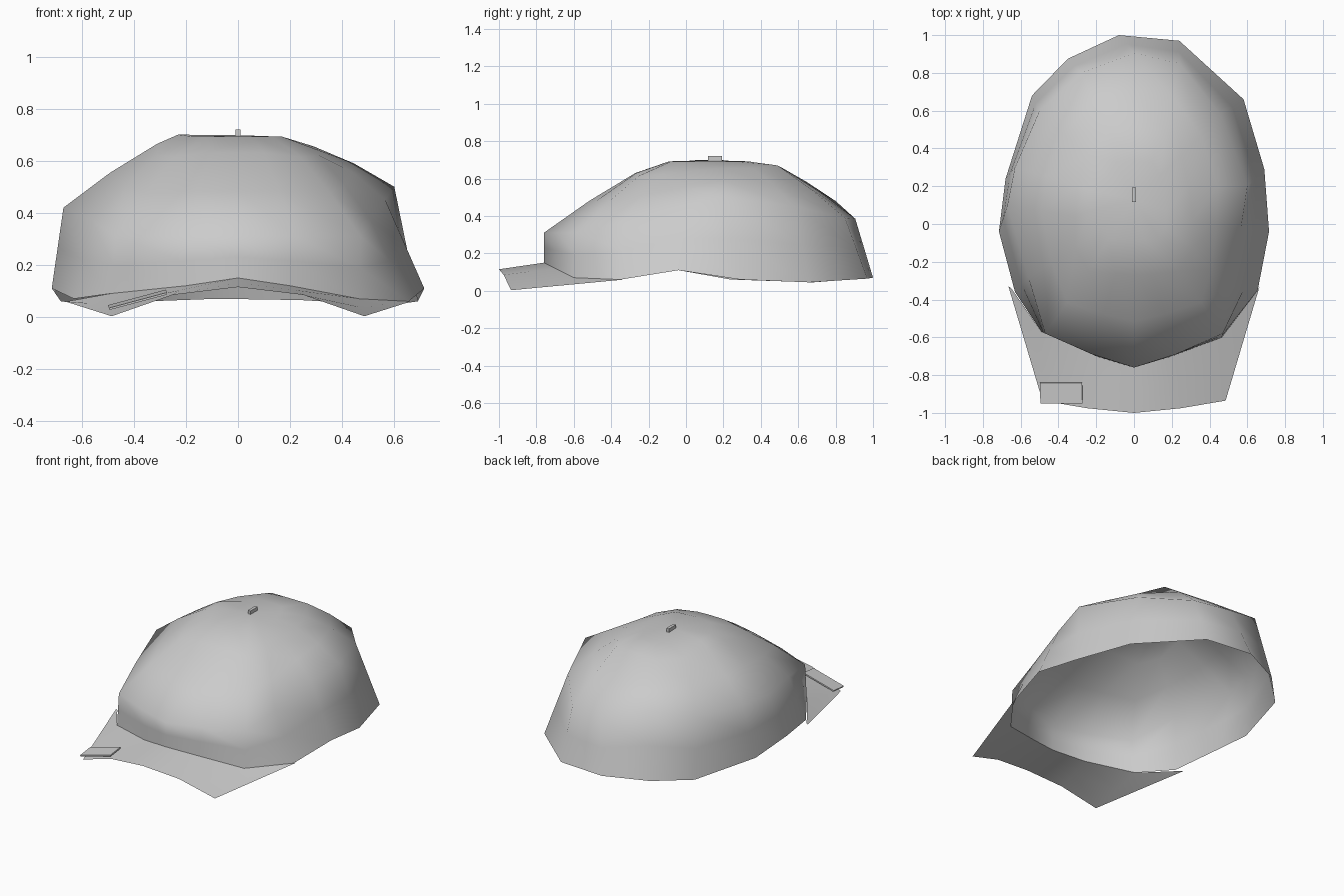
import bpy, bmesh, math
from mathutils import Vector

if "Cube" in bpy.data.objects:
    bpy.data.objects.remove(bpy.data.objects["Cube"])


def full_ring(half, left=None):
    # half runs back to front on +x; left replaces some mirrored points
    left = left or {}
    mirrored = [left.get(i, (-x, y, z)) for i, (x, y, z) in enumerate(half)]
    return half + mirrored[-2:0:-1]


def between(a, b, lift=0):
    return [tuple((Vector(p) + Vector(q)) / 2 + Vector((0, 0, lift))) for p, q in zip(a, b)]


def loft(name, rows, closed, cap=None):
    bm = bmesh.new()
    vs = [[bm.verts.new(p) for p in row] for row in rows]
    n = len(rows[0])
    for a, b in zip(vs, vs[1:]):
        for i in range(n if closed else n - 1):
            j = (i + 1) % n
            bm.faces.new((a[i], a[j], b[j], b[i]))
    if cap:
        c = bm.verts.new(cap)
        for i in range(n):
            bm.faces.new((vs[-1][i], vs[-1][(i + 1) % n], c))
    bmesh.ops.recalc_face_normals(bm, faces=bm.faces)
    if sum(f.normal.z * f.calc_area() for f in bm.faces) < 0:
        bmesh.ops.reverse_faces(bm, faces=bm.faces)
    me = bpy.data.meshes.new(name)
    bm.to_mesh(me)
    bm.free()
    ob = bpy.data.objects.new(name, me)
    bpy.context.collection.objects.link(ob)
    bpy.ops.object.select_all(action='DESELECT')
    ob.select_set(True)
    bpy.context.view_layer.objects.active = ob
    bpy.ops.object.shade_smooth_by_angle(angle=math.radians(70))
    return ob


# Crown: open, slightly lopsided dome lofted from the wavy rim to the top
rim = [(-.08, 1, .07), (.24, .97, .065), (.58, .66, .045), (.69, .29, .06), (.715, -.04, .11),
       (.655, -.35, .06), (.465, -.6, .07), (.2, -.7, .12), (0, -.76, .15)]
rim_left = {1: (-.35, .875, .06), 2: (-.54, .68, .045), 3: (-.68, .24, .06),
            5: (-.63, -.36, .07), 6: (-.49, -.57, .09)}
shoulder = [(0, .905, .385), (.24, .85, .39), (.46, .58, .45), (.6, .2, .5), (.565, -.03, .45),
            (.51, -.34, .37), (.47, -.58, .31), (.22, -.69, .31), (0, -.76, .31)]
shoulder_left = {1: (-.28, .8, .48), 2: (-.5, .6, .42), 3: (-.63, .3, .42), 4: (-.67, .1, .42),
                 5: (-.56, -.28, .37)}
upper = [(0, .5, .665), (.17, .49, .67), (.25, .36, .655), (.29, .2, .655), (.31, .02, .64),
         (.31, -.13, .62), (.24, -.25, .615), (.1, -.265, .63), (0, -.27, .63)]
upper_left = {1: (-.13, .49, .66), 3: (-.3, .2, .665), 4: (-.31, .04, .665)}
top = [(x * .55, .13 + (y - .13) * .55, .692) for x, y, z in upper]
top_left = {3: (-.23, .18, .7), 4: (-.23, .07, .7)}
rim_ring = full_ring(rim, rim_left)
shoulder_ring = full_ring(shoulder, shoulder_left)
upper_ring = full_ring(upper, upper_left)
loft("crown", [rim_ring, between(rim_ring, shoulder_ring), shoulder_ring,
               between(shoulder_ring, upper_ring, .012), upper_ring,
               full_ring(top, top_left)], True, (0, .13, .698))

# Brim: curved sheet following the front of the rim, its left tip slightly clear of it
inner = full_ring(rim, {**rim_left, 5: (-.65, -.34, .06)})[5:12]
edge = [(.665, -.33, .06), (.485, -.935, .003), (.25, -.975, .085), (0, -1, .115)]
outer = edge + [(-x, y, z) for x, y, z in edge[-2::-1]]
loft("brim", [inner, between(inner, outer), outer], False)


def block(name, loc, size, rot=(0, 0, 0)):
    bpy.ops.mesh.primitive_cube_add(size=1, location=loc, rotation=rot)
    ob = bpy.context.object
    ob.name = name
    ob.scale = size


# Small top button and plain tag on the brim
block("top_button", (0, .155, .705), (.02, .075, .03))
block("brim_tag", (-.385, -.895, .066), (.23, .11, .008), (math.radians(6), math.radians(-15), 0))
